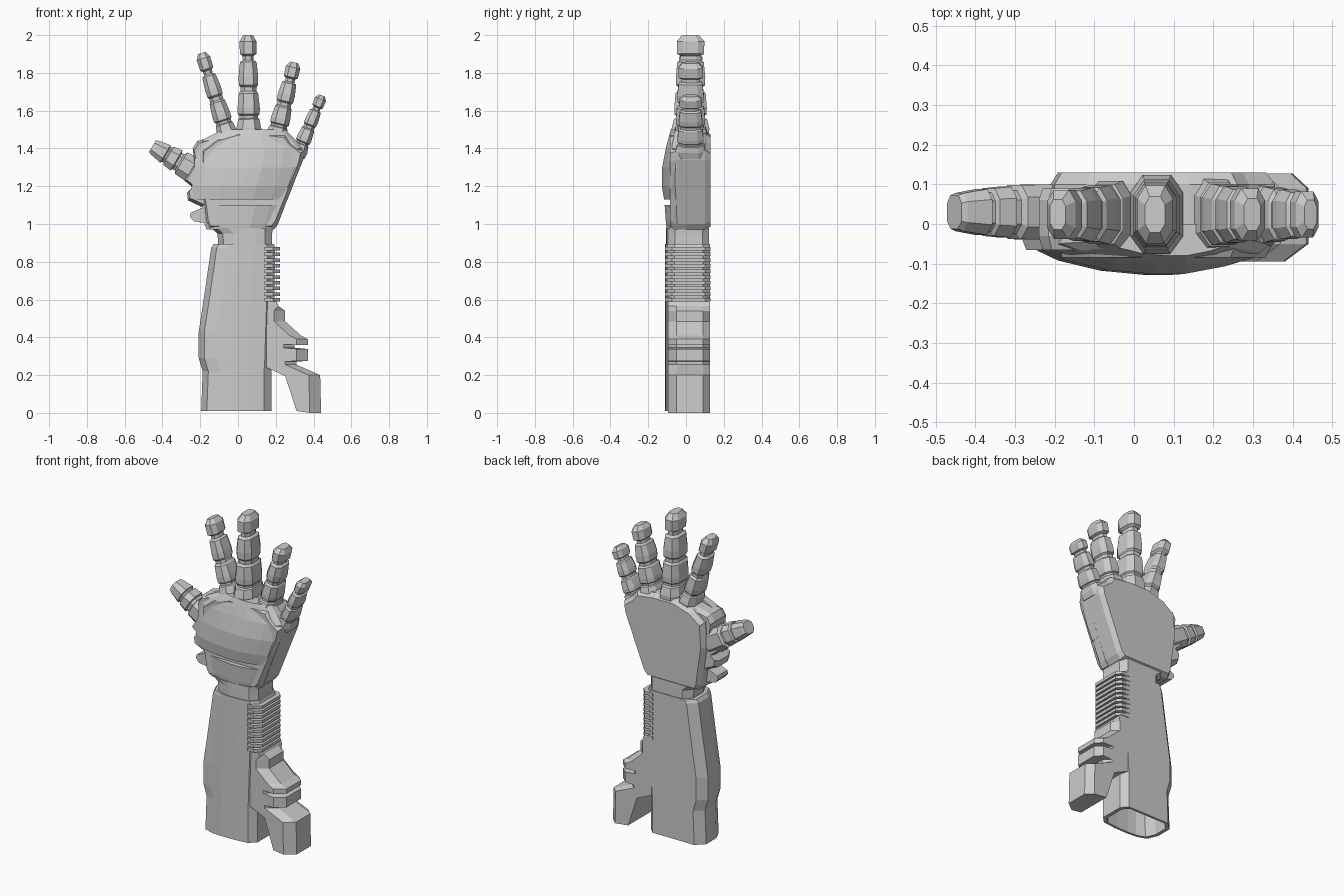
import bpy, bmesh
from mathutils import Vector

grey = bpy.data.materials.new("armour grey")
grey.diffuse_color = (0.6, 0.6, 0.6, 1)


def loft(name, rings):
    """Skin a list of equal-length point rings and cap both ends."""
    bm = bmesh.new()
    vs = [[bm.verts.new(p) for p in r] for r in rings]
    n = len(rings[0])
    for a, b in zip(vs, vs[1:]):
        for i in range(n):
            j = (i + 1) % n
            bm.faces.new((a[i], a[j], b[j], b[i]))
    bm.faces.new(vs[0])
    bm.faces.new(vs[-1])
    bmesh.ops.recalc_face_normals(bm, faces=bm.faces)
    me = bpy.data.meshes.new(name)
    bm.to_mesh(me)
    bm.free()
    me.materials.append(grey)
    ob = bpy.data.objects.new(name, me)
    bpy.context.collection.objects.link(ob)
    return ob


def slab(name, poly, layers, centre):
    """xz outline stacked along y; layers are (y, scale about centre)."""
    cx, cz = centre
    return loft(name, [[(cx + (x - cx) * s, y, cz + (z - cz) * s) for x, z in poly]
                       for y, s in layers])


def arm_ring(z, x0, x1, k=1.0):
    """Chamfered forearm section with bowed front and flat back."""
    m = (x0 + x1) / 2
    pts = [(x0 + .05, .127), (x1 - .035, .127), (x1, .09), (x1, -.06), (x1 - .04, -.1),
           (m + .06, -.108), (m - .03, -.11), (x0 + .09, -.105), (x0 + .03, -.085),
           (x0, -.02), (x0, .08)]
    return [(m + (x - m) * k, .008 + (y - .008) * k, z) for x, y in pts]


# Hollow forearm: inner wall, rim, then outer wall
loft("forearm", [
    arm_ring(.85, -.14, .19, .8), arm_ring(.25, -.19, .175, .86), arm_ring(.01, -.195, .178, .88),
    arm_ring(.01, -.195, .178), arm_ring(.22, -.187, .178), arm_ring(.29, -.208, .182),
    arm_ring(.43, -.208, .186), arm_ring(.6, -.182, .192), arm_ring(.875, -.142, .197),
    arm_ring(.895, -.128, .19)])
loft("wrist", [arm_ring(.88, -.11, .187, .96), arm_ring(.95, -.115, .187, .96),
               arm_ring(.98, -.15, .19, .96)])

# Cooling ribs wrapping the outer edge of the forearm
rib = [(.14, -.112), (.185, -.11), (.222, -.075), (.222, .1), (.195, .13), (.14, .13)]
for i in range(10):
    z = .59 + i * .03
    loft("forearm_rib", [[(x, y, z + h) for x, y in rib] for h in (0, .018)])

# Stepped outboard unit beside the forearm, its outer corners chamfered
unit = [(.15, .62), (.2, .6), (.215, .565), (.25, .54), (.25, .485), (.333, .41), (.37, .39),
        (.37, .36), (.3, .362), (.3, .345), (.37, .338), (.37, .275), (.31, .272), (.31, .255),
        (.435, .2), (.44, 0), (.31, .01), (.25, .195), (.15, .24)]
loft("outboard_unit", [[(x - c if x > .24 and z not in (.01, .195) else x, y, z) for x, z in unit]
                       for y, c in ((-.095, .06), (-.05, 0), (.09, 0), (.127, .04))])

# Hand body with flat back
palm = [(-.16, .97), (.185, .97), (.21, 1.0), (.345, 1.34), (.355, 1.39), (.29, 1.44),
        (.26, 1.48), (.14, 1.495), (-.005, 1.495), (-.12, 1.46), (-.2, 1.4), (-.21, 1.25),
        (-.185, 1.08), (-.175, 1.0)]
slab("hand_body", palm, [(.13, .93), (.1, 1), (-.04, 1), (-.085, .92)], (.05, 1.2))

# Thumb mount and the small lug beneath it
mount = [(-.1, 1.47), (-.215, 1.44), (-.24, 1.4), (-.23, 1.32), (-.285, 1.23), (-.24, 1.195),
         (-.27, 1.165), (-.265, 1.125), (-.19, 1.09), (-.1, 1.1)]
slab("thumb_mount", mount, [(.09, .92), (.06, 1), (-.03, 1), (-.065, .92)], (-.12, 1.28))
lug = [(-.15, 1.0), (-.235, 1.015), (-.255, 1.04), (-.25, 1.06), (-.18, 1.09), (-.15, 1.08)]
slab("wrist_lug", lug, [(.05, 1), (-.05, 1)], (-.15, 1.05))


def shell(name, rows):
    """Bowed front plate; rows are (z, left, right, depth)."""
    prof = [(0, 0), (0, .52), (.1, .72), (.3, .92), (.5, 1), (.64, 1), (.82, .85), (.95, .68),
            (1, .45), (1, 0)]
    loft(name, [[(a + (b - a) * u, -d * v, z) for u, v in prof] for z, a, b, d in rows])


shell("hand_cuff_plate", [(.97, -.165, .19, .102), (1.0, -.178, .212, .106),
                          (1.1, -.19, .25, .113)])
shell("knuckle_plate", [(1.13, -.245, .262, .116), (1.2, -.245, .29, .128),
                        (1.3, -.232, .328, .126), (1.4, -.225, .345, .107),
                        (1.45, -.18, .3, .094), (1.5, -.08, .25, .08)])


def digit(name, base, tip, yc, prof, ws=1, ds=1):
    """Segmented octagonal digit; prof rows are (t, half width, half depth)."""
    b, t = Vector((base[0], yc, base[1])), Vector((tip[0], yc, tip[1]))
    ax = (t - b).normalized()
    side, dep = Vector((ax.z, 0, -ax.x)), Vector((0, 1, 0))
    octo = [(1, .55), (.55, 1), (-.55, 1), (-1, .55), (-1, -.55), (-.5, -1), (.5, -1), (1, -.55)]
    loft(name, [[b.lerp(t, f) + side * (u * w * ws) + dep * (v * d * ds) for u, v in octo]
                for f, w, d in prof])


# Four fingers share one profile
finger = [(0, .064, .095), (.1, .066, .1), (.19, .056, .088), (.2, .05, .075), (.225, .05, .075),
          (.24, .058, .085), (.3, .059, .086), (.44, .051, .08), (.46, .043, .065),
          (.5, .043, .065), (.52, .051, .077), (.6, .052, .078), (.74, .044, .07),
          (.76, .029, .052), (.8, .029, .052), (.82, .044, .072), (.94, .045, .073),
          (1, .025, .045)]
for name, base, tip, ws, ds in (("index_finger", (-.045, 1.44), (-.192, 1.905), .83, .85),
                                ("middle_finger", (.058, 1.45), (.053, 2.0), 1, 1),
                                ("ring_finger", (.195, 1.43), (.298, 1.855), .87, .9),
                                ("little_finger", (.312, 1.36), (.445, 1.68), .68, .8)):
    digit(name, base, tip, .024, finger, ws, ds)

# Thumb
digit("thumb", (-.2, 1.262), (-.453, 1.412), .03,
      [(0, .07, .07), (.12, .07, .07), (.4, .066, .068), (.43, .05, .055), (.48, .05, .055),
       (.5, .062, .064), (.66, .056, .06), (.68, .045, .05), (.71, .045, .05), (.73, .054, .058),
       (.95, .042, .048), (1, .036, .042)])
